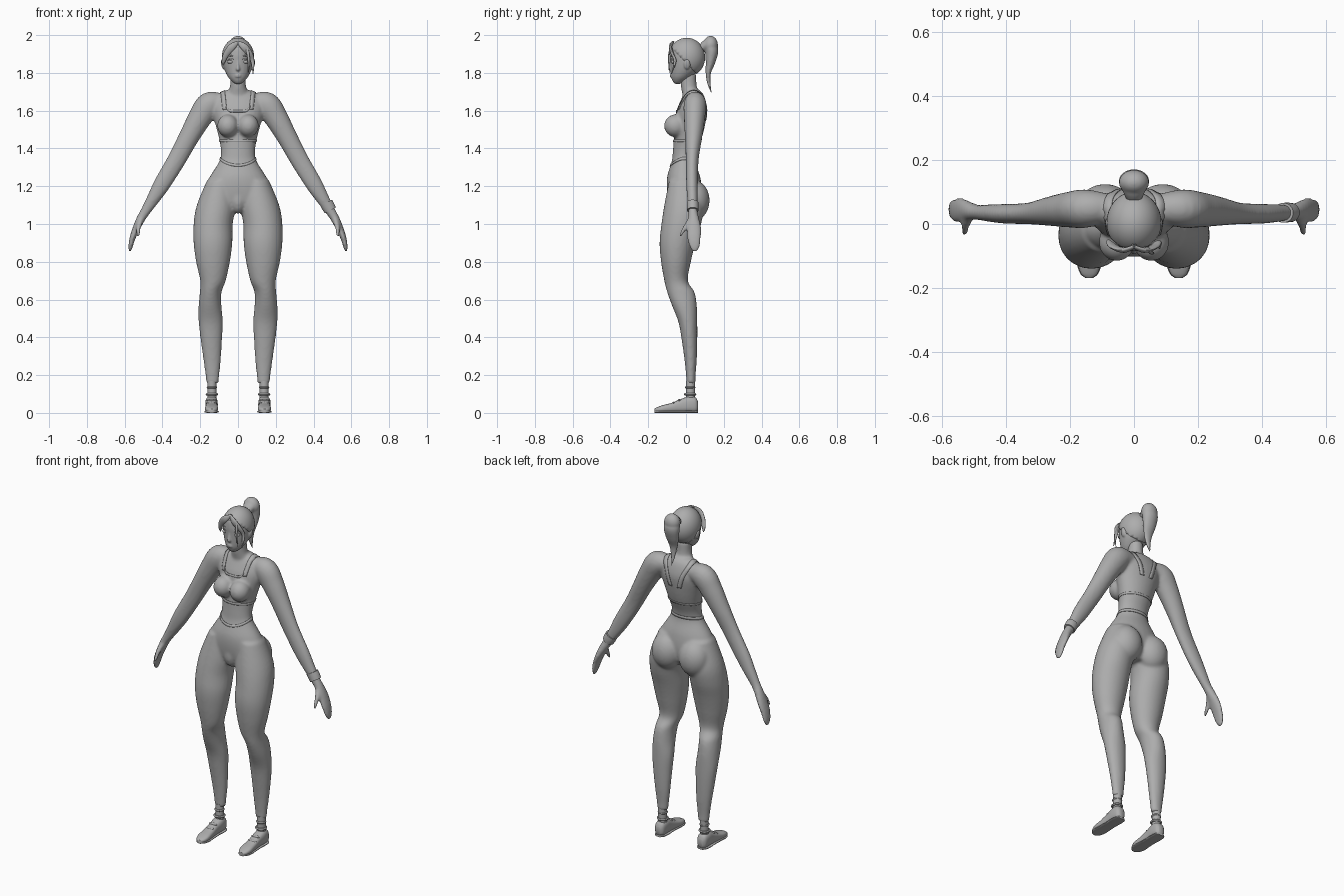
import bpy, bmesh, math
from mathutils import Vector, Matrix

cube = bpy.data.objects.get("Cube")
if cube:
    bpy.data.objects.remove(cube, do_unlink=True)

grey = bpy.data.materials.new("clay_grey")
grey.use_nodes = True
grey.diffuse_color = (0.42, 0.42, 0.42, 1)
grey.node_tree.nodes["Principled BSDF"].inputs["Base Color"].default_value = (0.42, 0.42, 0.42, 1)

X, Y, Z = Vector((1, 0, 0)), Vector((0, 1, 0)), Vector((0, 0, 1))


def smooth_points(rows, steps=5):
    """Catmull-Rom through rows of numbers."""
    rows = [Vector(r) for r in rows]
    out = []
    for i in range(len(rows) - 1):
        a, b, c, d = rows[max(i - 1, 0)], rows[i], rows[i + 1], rows[min(i + 2, len(rows) - 1)]
        for s in range(steps):
            t = s / steps
            out.append(0.5 * (2 * b + (c - a) * t + (2 * a - 5 * b + 4 * c - d) * t * t
                              + (3 * b - a - 3 * c + d) * t ** 3))
    return out + [rows[-1]]


def loft(bm, rows, side=Y, level=False, power=1.0, sx=1, n=28):
    """Rows are x, y, z, radius across, radius along side."""
    rows = smooth_points(rows)
    centres = [Vector(r[:3]) for r in rows]
    rings = []
    for i, r in enumerate(rows):
        tangent = centres[min(i + 1, len(rows) - 1)] - centres[max(i - 1, 0)]
        across = X if level else side.cross(tangent).normalized()
        ring = []
        for k in range(n):
            a = math.tau * k / n
            c, s = math.cos(a), math.sin(a)
            p = centres[i] + across * (max(r[3], 0.001) * math.copysign(abs(c) ** power, c)) \
                + side * (max(r[4], 0.001) * math.copysign(abs(s) ** power, s))
            ring.append(bm.verts.new((p.x * sx, p.y, p.z)))
        rings.append(ring)
    faces = [bm.faces.new(rings[0]), bm.faces.new(rings[-1][::-1])]
    for a, b in zip(rings, rings[1:]):
        faces += [bm.faces.new((a[k], b[k], b[(k + 1) % n], a[(k + 1) % n])) for k in range(n)]
    bmesh.ops.recalc_face_normals(bm, faces=faces)


def ball(bm, centre, radii, tilt=0):
    m = Matrix.Translation(centre) @ Matrix.Rotation(tilt, 4, "Y") @ Matrix.Diagonal((*radii, 1))
    return bmesh.ops.create_uvsphere(bm, u_segments=32, v_segments=20, radius=1, matrix=m)["verts"]


def finish(name, bm):
    mesh = bpy.data.meshes.new(name)
    bm.to_mesh(mesh)
    bm.free()
    mesh.materials.append(grey)
    ob = bpy.data.objects.new(name, mesh)
    bpy.context.collection.objects.link(ob)
    bpy.ops.object.select_all(action="DESELECT")
    ob.select_set(True)
    bpy.context.view_layer.objects.active = ob
    bpy.ops.object.shade_smooth_by_angle(angle=math.radians(45))
    return ob


def fuse(ob, voxel, rounds):
    remesh = ob.modifiers.new("fuse", "REMESH")
    remesh.mode, remesh.voxel_size, remesh.use_smooth_shade = "VOXEL", voxel, True
    soft = ob.modifiers.new("soften", "SMOOTH")
    soft.factor, soft.iterations = 0.5, rounds


def span(z, x0, x1, y0, y1):
    """Level ring from its left, right, front and back limits."""
    return ((x0 + x1) / 2, (y0 + y1) / 2, z, (x1 - x0) / 2, (y1 - y0) / 2)


# Body: trunk, legs and arms fused into one skin
bm = bmesh.new()
trunk = [(1.71, .06, .01, .07), (1.69, .1, -.01, .09), (1.65, .135, -.03, .105),
         (1.6, .14, -.05, .112), (1.52, .118, -.062, .1), (1.45, .1, -.065, .082),
         (1.38, .09, -.07, .055), (1.33, .1, -.076, .05), (1.25, .15, -.1, .075),
         (1.17, .19, -.1, .085), (1.1, .19, -.085, .075), (1.06, .12, -.05, .05)]
loft(bm, [span(z, -w, w, f, b) for z, w, f, b in trunk], level=True)
loft(bm, [(0, .03, 1.64, .07, .04), (0, .02, 1.7, .05, .042), (0, .014, 1.74, .041, .042),
          (0, .012, 1.8, .04, .042)], level=True)
ball(bm, (0, -.055, 1.13), (.042, .045, .075))
leg = [(1.23, .02, .165, -.09, .07), (1.1, .012, .218, -.115, .095), (1, .028, .235, -.13, .08),
       (.9, .03, .235, -.14, .05), (.8, .043, .222, -.132, .026), (.7, .065, .2, -.115, .01),
       (.64, .087, .202, -.1, .045), (.57, .088, .208, -.075, .057), (.48, .08, .208, -.04, .06),
       (.38, .085, .197, -.022, .06), (.28, .091, .183, -.008, .057), (.2, .099, .172, 0, .051),
       (.155, .104, .167, .002, .05)]
arm = [(.08, .05, 1.645, .045, .045), (.15, .048, 1.632, .068, .06), (.2, .045, 1.565, .063, .056),
       (.26, .04, 1.46, .054, .046), (.325, .033, 1.34, .049, .034), (.4, .032, 1.215, .045, .031),
       (.445, .034, 1.14, .036, .028), (.485, .036, 1.075, .027, .024), (.51, .04, 1.035, .024, .028),
       (.535, .043, .985, .02, .037), (.557, .043, .93, .016, .037), (.568, .045, .885, .012, .03),
       (.572, .047, .855, .007, .014)]
thumb = [(.51, .025, 1.03, .014, .014), (.524, .0, .99, .014, .014), (.528, -.02, .955, .011, .011),
         (.528, -.034, .93, .007, .007)]
for sx in (1, -1):
    loft(bm, [span(*r) for r in leg], level=True, sx=sx)
    loft(bm, arm, sx=sx)
    loft(bm, thumb, sx=sx)
    ball(bm, (sx * .09, .045, 1.125), (.09, .08, .105))
    ball(bm, (sx * .054, -.056, 1.52), (.056, .06, .06))
body = finish("body", bm)
fuse(body, .008, 7)

# Head with nose, lips and ears
bm = bmesh.new()
head = [(1.742, -.045, .014, .014), (1.755, -.038, .032, .032), (1.78, -.024, .054, .055),
        (1.82, -.004, .073, .078), (1.86, 0, .08, .084), (1.9, .003, .081, .088),
        (1.94, .004, .07, .08), (1.975, .004, .03, .04)]
loft(bm, [(0, y, z, w, d) for z, y, w, d in head], level=True)
loft(bm, [(0, -.076, 1.872, .006, .008), (0, -.08, 1.845, .007, .009),
          (0, -.083, 1.82, .011, .012), (0, -.08, 1.81, .007, .008)], level=True)
for z in (1.781, 1.79):
    ball(bm, (0, -.075, z), (.018, .01, .005))
for sx in (1, -1):
    ball(bm, (sx * .08, .005, 1.845), (.009, .017, .027), sx * .2)
fuse(finish("head", bm), .004, 4)

# Eyes with lids and brows
for sx, label in ((1, "left"), (-1, "right")):
    bm = bmesh.new()
    ball(bm, (sx * .037, -.063, 1.858), (.019, .016, .011))
    finish(label + "_eye", bm)
    bm = bmesh.new()
    for z, lift in ((1.866, .008), (1.885, .006)):
        loft(bm, [(.015, -.08, z, .001, .001), (.036, -.076, z + lift, .003, .003),
                  (.06, -.062, z, .001, .001)], side=Z, sx=sx, n=10)
    finish(label + "_lid_and_brow", bm)

# Hair cap cut along the hairline
bm = bmesh.new()
ball(bm, (0, .004, 1.882), (.086, .097, .104))
bmesh.ops.bisect_plane(bm, geom=bm.verts[:] + bm.edges[:] + bm.faces[:], clear_inner=True,
                       plane_co=(0, -.085, 1.94), plane_no=(0, .72, .7))
hair = finish("hair_cap", bm)
hair.modifiers.new("thickness", "SOLIDIFY").thickness = .006

# Fringe locks, the left one longer
for label, sx, drop in (("left", 1, .045), ("right", -1, 0)):
    bm = bmesh.new()
    loft(bm, [(-.005, -.068, 1.965, .006, .006), (.03, -.082, 1.94, .018, .008),
              (.062, -.072, 1.9, .016, .008), (.077, -.058, 1.86, .01, .007),
              (.08, -.05 - drop * .6, 1.84 - drop, .002, .002)], sx=sx, n=16)
    finish(label + "_fringe", bm)
bm = bmesh.new()
loft(bm, [(.045, -.08, 1.94, .008, .006), (.055, -.091, 1.89, .007, .004),
          (.058, -.09, 1.84, .005, .003), (.055, -.085, 1.8, .001, .001)], n=12)
finish("loose_strand", bm)

# Ponytail
bm = bmesh.new()
loft(bm, [(0, .08, 1.93, .02, .025), (0, .115, 1.95, .03, .04), (0, .135, 1.92, .036, .047),
          (0, .13, 1.86, .026, .04), (0, .118, 1.8, .014, .026), (0, .122, 1.74, .008, .013),
          (0, .14, 1.68, .001, .002)], side=X)
ball(bm, (0, .13, 1.947), (.047, .039, .049))
fuse(finish("ponytail", bm), .005, 4)

# Shoes, socks and ankle straps
shoe = [(.064, .036, .016, .022), (.05, .042, .029, .04), (.015, .045, .033, .043),
        (-.03, .037, .031, .035), (-.08, .027, .033, .025), (-.125, .021, .035, .019),
        (-.155, .016, .026, .013), (-.168, .013, .012, .008)]
for sx, label in ((1, "left"), (-1, "right")):
    bm = bmesh.new()
    loft(bm, [(.14, y, z, w, h) for y, z, w, h in shoe], side=Z, power=.75, sx=sx)
    finish(label + "_shoe", bm)
    bm = bmesh.new()
    loft(bm, [(.14, y, .006, w * 1.08, .006) for y, z, w, h in shoe], side=Z, power=.6, sx=sx)
    finish(label + "_sole", bm)
    bm = bmesh.new()
    loft(bm, [(.138, .024, z, .024, .024) for z in (.06, .11, .17)], level=True, sx=sx)
    finish(label + "_sock", bm)
    bm = bmesh.new()
    for z, w in ((.098, .033), (.135, .028)):
        loft(bm, [(.138, .022, z - .006, w - .004, w - .004), (.138, .022, z, w, w),
                  (.138, .022, z + .006, w - .004, w - .004)], level=True, sx=sx)
    for y, z in ((-.035, .066), (-.065, .052)):
        ball(bm, (sx * .14, y, z), (.026, .009, .007))
    finish(label + "_ankle_straps", bm)

# Wristband on the left arm
bm = bmesh.new()
loft(bm, [(.467, .035, 1.112, .035, .031), (.478, .036, 1.092, .035, .031),
          (.489, .036, 1.072, .033, .03)])
finish("wristband", bm)


def ribbon(name, path, across, closed=False):
    """Thin cloth strip that hugs the body."""
    bm = bmesh.new()
    rows = [[bm.verts.new(Vector(p) + across * f) for f in (-.5, 0, .5)] for p in path]
    for a, b in zip(rows, rows[1:] + rows[:1] if closed else rows[1:]):
        for k in (0, 1):
            bm.faces.new((a[k], b[k], b[k + 1], a[k + 1]))
    ob = finish(name, bm)
    wrap = ob.modifiers.new("hug", "SHRINKWRAP")
    wrap.target, wrap.offset, wrap.wrap_mode = body, .002, "ABOVE_SURFACE"
    thick = ob.modifiers.new("thickness", "SOLIDIFY")
    thick.thickness, thick.offset = .003, 0


# Garment edges: waistband, top hem, neckline and shoulder straps
turns = [math.tau * i / 64 for i in range(64)]
ribbon("waistband", [(.105 * math.cos(a), -.012 + .07 * math.sin(a),
                      1.35 - .04 * max(0, -math.sin(a)) ** 2) for a in turns], Z * .014, True)
ribbon("top_hem", [(.11 * math.cos(a), .008 + .085 * math.sin(a), 1.44) for a in turns], Z * .012, True)
ribbon("neckline", smooth_points([(-.07, -.05, 1.63), (-.05, -.06, 1.605), (0, -.065, 1.6),
                                  (.05, -.06, 1.605), (.07, -.05, 1.63)]), Z * .012)
for sx, label in ((1, "left"), (-1, "right")):
    ribbon(label + "_shoulder_strap", smooth_points(
        [(sx * x, y, z) for x, y, z in ((.075, -.055, 1.61), (.083, -.02, 1.68), (.085, .035, 1.715),
                                        (.075, .085, 1.68), (.05, .11, 1.62), (.03, .11, 1.55))]), X * .026)
